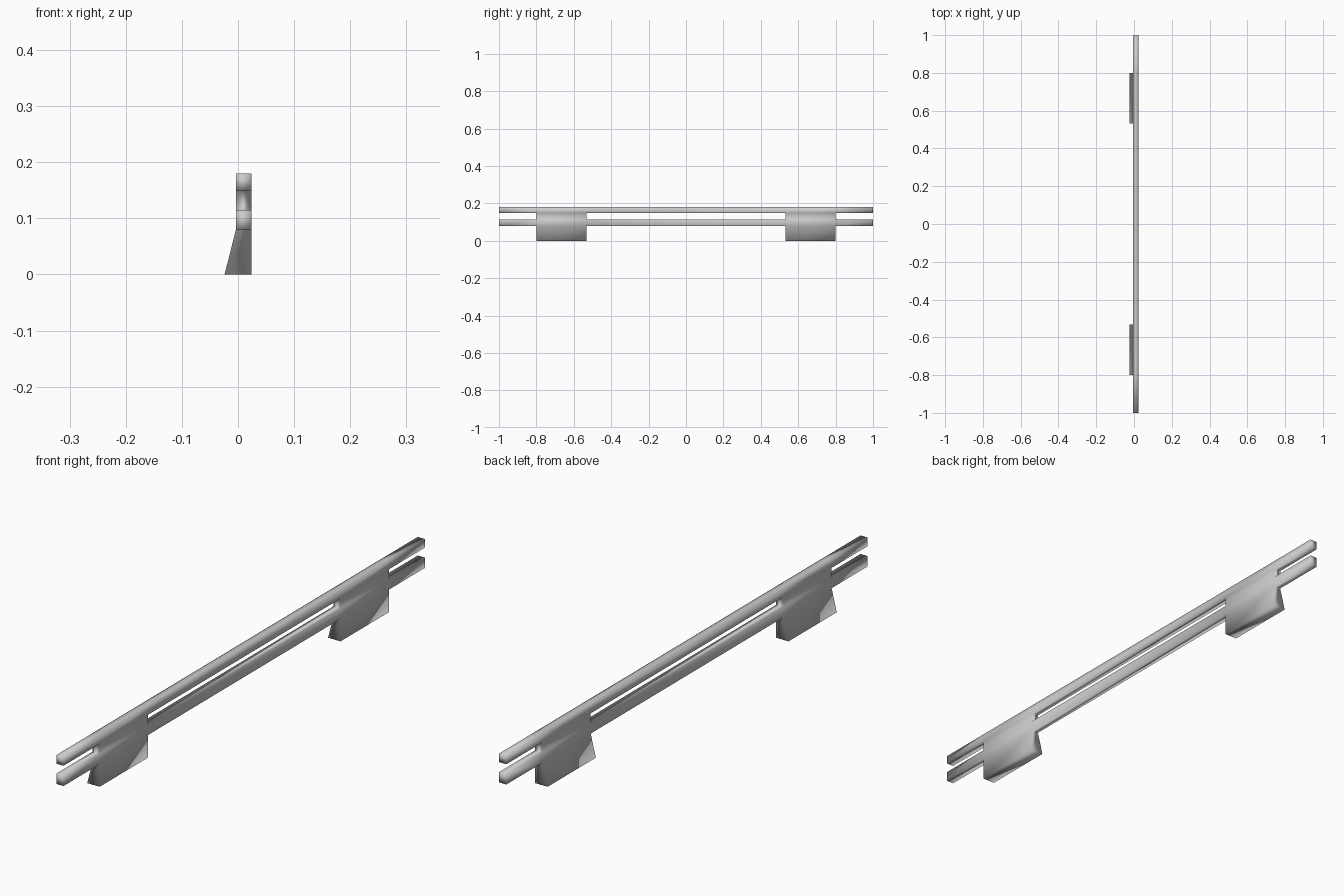
import bpy, bmesh

if "Cube" in bpy.data.objects:
    bpy.data.objects.remove(bpy.data.objects["Cube"])

BACK, FRONT, FOOT = -0.004, 0.024, -0.024      # x of rail faces and flared foot
Y = [-1.0, -0.80, -0.533, 0.533, 0.80, 1.0]    # rail ends and post sides
Z = [0.0, 0.079, 0.115, 0.15, 0.18]            # foot, lower rail, gap, upper rail

bm = bmesh.new()
verts = {}


def vert(i, j):
    if (i, j) not in verts:
        verts[i, j] = bm.verts.new((BACK, Y[i], Z[j]))
    return verts[i, j]


# side outline: two full-length rails joined by two posts
for i in range(5):
    for j in range(4):
        is_rail, is_post = j in (1, 3), i in (1, 3)
        if is_rail or is_post:
            bm.faces.new([vert(i, j), vert(i, j + 1), vert(i + 1, j + 1), vert(i + 1, j)])

# thickness
result = bmesh.ops.extrude_face_region(bm, geom=bm.faces[:], use_keep_orig=True)
new_verts = [g for g in result["geom"] if isinstance(g, bmesh.types.BMVert)]
bmesh.ops.translate(bm, verts=new_verts, vec=(FRONT - BACK, 0, 0))

# flare the feet of the posts to one side
for v in bm.verts:
    if v.co.z < 0.001 and v.co.x < 0:
        v.co.x = FOOT

bmesh.ops.recalc_face_normals(bm, faces=bm.faces[:])
for f in bm.faces:
    f.smooth = True

mesh = bpy.data.meshes.new("double_rail_barrier")
bm.to_mesh(mesh)
bm.free()
bpy.context.collection.objects.link(bpy.data.objects.new("double_rail_barrier", mesh))
